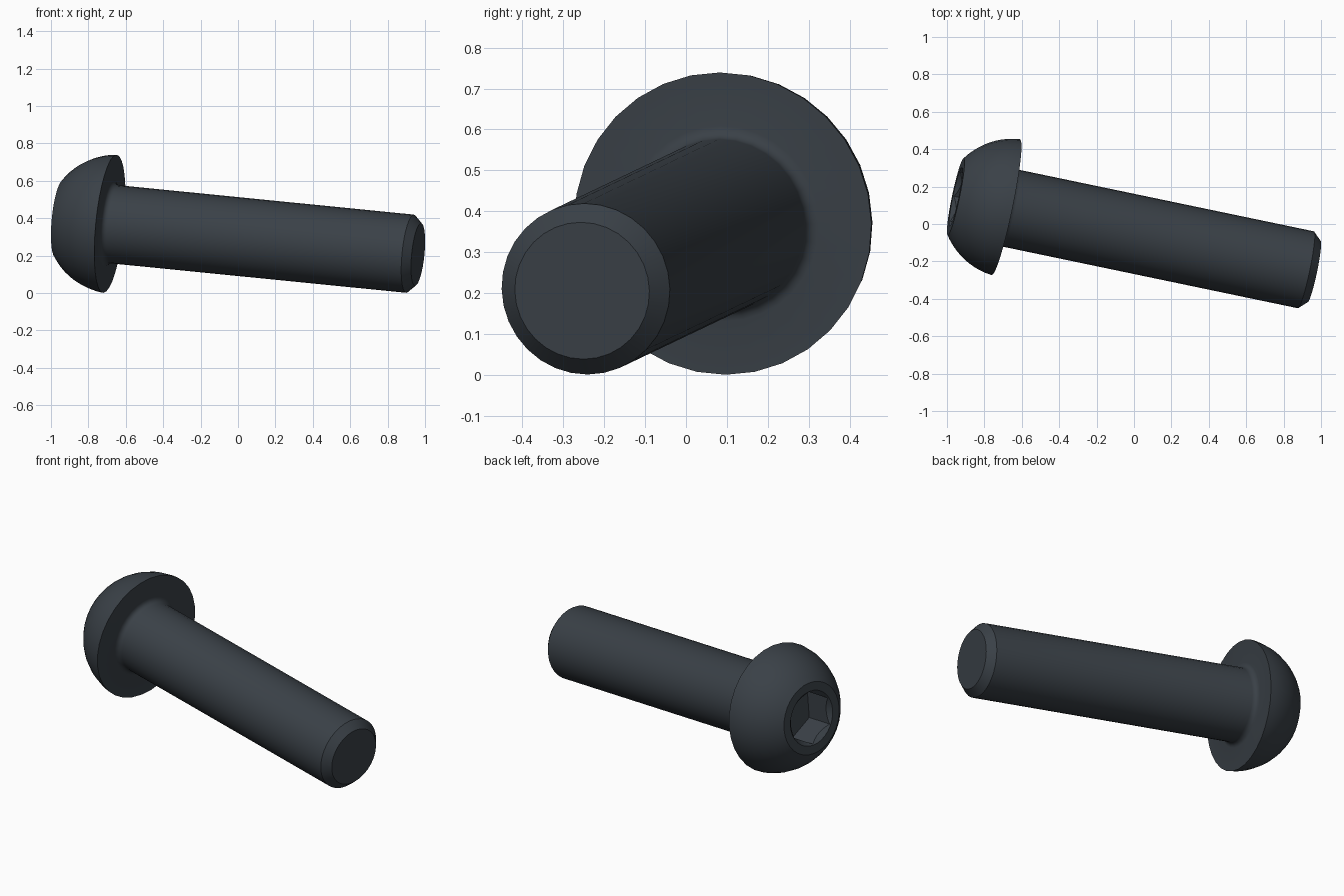
import bpy, bmesh, math
from mathutils import Matrix, Vector

cube = bpy.data.objects.get("Cube")
if cube:
    bpy.data.objects.remove(cube)

# Bolt frame: local z runs from the head rim to the tip, local x points upward
rim = Vector((-0.685, 0.09, 0.37))
axis = Vector((0.9745, -0.2034, -0.097)).normalized()
up = (Vector((0, 0, 1)) - axis * axis.z).normalized()
side = axis.cross(up)
frame = Matrix.Translation(rim) @ Matrix((up, side, axis)).transposed().to_4x4()

steel = bpy.data.materials.new("dark_steel")
steel.use_nodes = True
colour = (0.042, 0.052, 0.063, 1)
steel.diffuse_color = colour
steel.node_tree.nodes["Principled BSDF"].inputs["Base Color"].default_value = colour


def lathe(name, profile, sides):
    """Turn (radius, height) points around the bolt axis and cap both ends."""
    bm = bmesh.new()
    rings = []
    for r, h in profile:
        angles = [2 * math.pi * i / sides for i in range(sides)]
        rings.append([bm.verts.new((r * math.cos(a), r * math.sin(a), h)) for a in angles])
    for low, high in zip(rings, rings[1:]):
        for i in range(sides):
            j = (i + 1) % sides
            bm.faces.new((low[i], low[j], high[j], high[i]))
    bm.faces.new(rings[0])
    bm.faces.new(rings[-1])
    bmesh.ops.recalc_face_normals(bm, faces=bm.faces)
    mesh = bpy.data.meshes.new(name)
    bm.to_mesh(mesh)
    bm.free()
    mesh.materials.append(steel)
    obj = bpy.data.objects.new(name, mesh)
    obj.matrix_world = frame
    bpy.context.collection.objects.link(obj)
    return obj


# Domed head: an arc from the flat top to the rim
head_radius, flat_radius, head_height = 0.371, 0.21, 0.275
offset = (head_radius**2 - flat_radius**2 - head_height**2) / (2 * head_height)
dome_radius = math.hypot(head_radius, offset)
steps = 10
a0 = math.atan2(head_height + offset, flat_radius)
a1 = math.atan2(offset, head_radius)
profile = []
for i in range(steps + 1):
    a = a0 + (a1 - a0) * i / steps
    profile.append((dome_radius * math.cos(a), offset - dome_radius * math.sin(a)))

# Fillet under the head, then the shank and its chamfered tip
shank, fillet = 0.21, 0.03
for i in range(5):
    a = math.pi / 2 * i / 4
    profile.append((shank + fillet * (1 - math.sin(a)), fillet * (1 - math.cos(a))))
profile += [(shank, 1.647), (0.168, 1.691)]
bolt = lathe("bolt", profile, 32)

# Hexagonal socket with a shallow round countersink
top = -head_height
hexagon = lathe("socket_cutter", [(0.155, top - 0.1), (0.155, top + 0.17)], 6)
sink = lathe("countersink_cutter", [(0.19, top - 0.03), (0.16, top), (0.134, top + 0.026)], 32)
for cutter in (hexagon, sink):
    cutter.hide_render = True
    cutter.hide_set(True)
    cut = bolt.modifiers.new(cutter.name, "BOOLEAN")
    cut.operation = "DIFFERENCE"
    cut.solver = "EXACT"
    cut.object = cutter

bpy.ops.object.select_all(action="DESELECT")
bpy.context.view_layer.objects.active = bolt
bolt.select_set(True)
for name in [m.name for m in bolt.modifiers]:
    bpy.ops.object.modifier_apply(modifier=name)
for cutter in (hexagon, sink):
    bpy.data.objects.remove(cutter)
bpy.ops.object.shade_smooth_by_angle(angle=math.radians(30))
